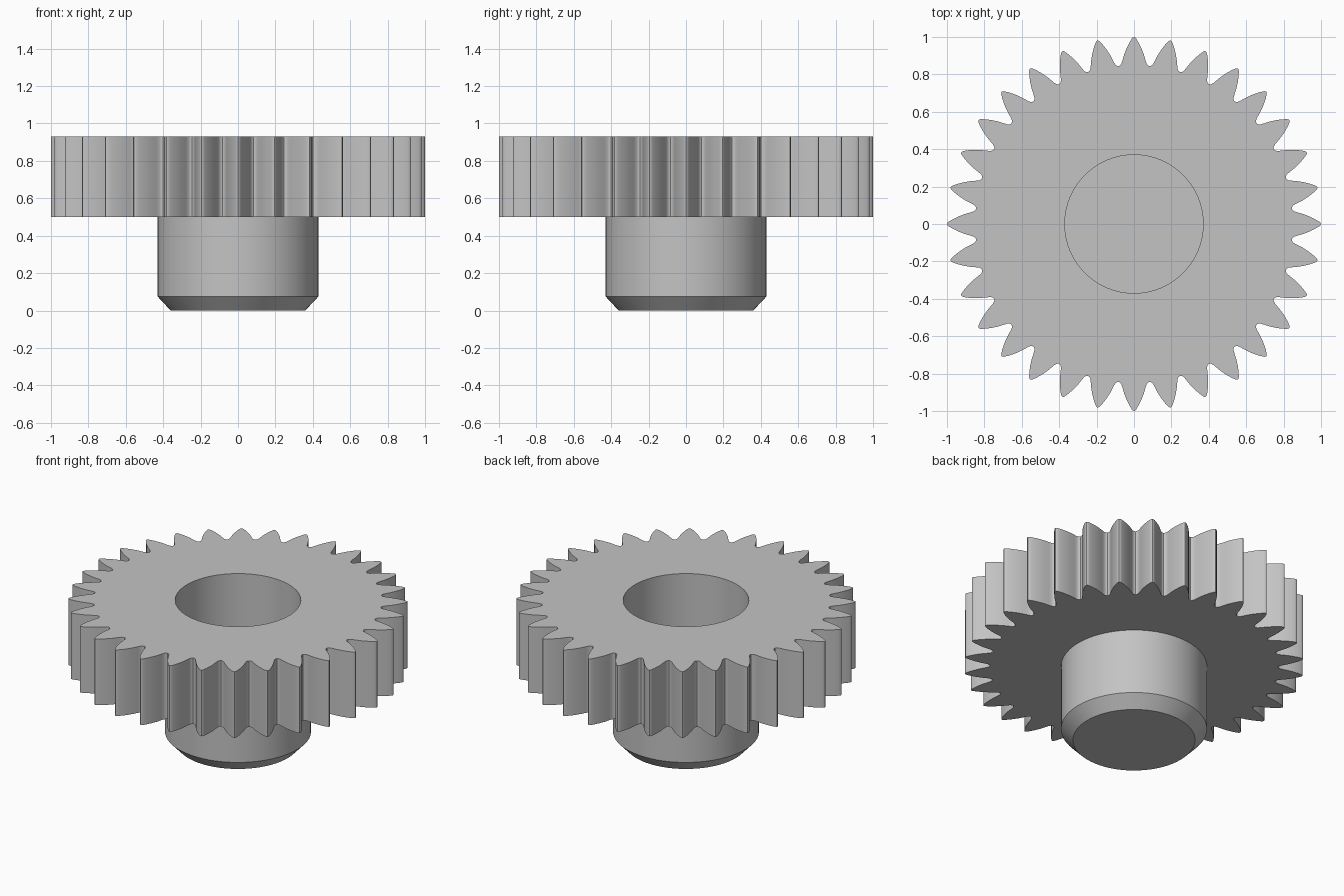
import bpy
import bmesh
from math import cos, sin, pi, radians

cube = bpy.data.objects.get("Cube")
if cube:
    bpy.data.objects.remove(cube)

TEETH = 32
STEP = 2 * pi / TEETH
GEAR_BOTTOM, GEAR_TOP = 0.5, 0.93
HUB_R, BORE_R, FOOT_R = 0.43, 0.37, 0.36
CHAMFER_Z, FLOOR_Z = 0.075, 0.075

# Half a tooth from root to tip: radius, half width
FLANK = [(0.851, 0.075), (0.861, 0.067), (0.88, 0.061), (0.91, 0.052),
         (0.94, 0.04), (0.97, 0.025), (0.988, 0.014), (0.997, 0.007)]

bm = bmesh.new()


def polar(r, a, z):
    return bm.verts.new((r * cos(a), r * sin(a), z))


def ring(r, z):
    # Two points per tooth: valley, then tooth centre
    return [polar(r, (i - 1) * STEP / 2, z) for i in range(2 * TEETH)]


def tooth_outline(z):
    half = [(0.848, STEP / 2)] + [(r, w / r) for r, w in FLANK]
    tooth = [(r, -a) for r, a in half] + [(1.0, 0)] + [(r, a) for r, a in half[:0:-1]]
    return [polar(r, a + t * STEP, z) for t in range(TEETH) for r, a in tooth]


def bridge(lower, upper):
    n = len(lower)
    for i in range(n):
        j = (i + 1) % n
        bm.faces.new((lower[i], lower[j], upper[j], upper[i]))


def toothed_face(outline, inner):
    # One sector per tooth between the outline and an inner circle
    n, m = len(outline) // TEETH, len(inner)
    for t in range(TEETH):
        outer = [outline[(t * n + k) % len(outline)] for k in range(n + 1)]
        back = [inner[(2 * t + k) % m] for k in (2, 1, 0)]
        bm.faces.new(outer + back)


# Toothed rim
rim_low, rim_high = tooth_outline(GEAR_BOTTOM), tooth_outline(GEAR_TOP)
bridge(rim_low, rim_high)

# Hub with chamfered foot
hub_top, hub_low, foot = ring(HUB_R, GEAR_BOTTOM), ring(HUB_R, CHAMFER_Z), ring(FOOT_R, 0)
toothed_face(rim_low, hub_top)
bridge(hub_low, hub_top)
bridge(foot, hub_low)
bm.faces.new(foot)

# Blind bore
bore_top, bore_floor = ring(BORE_R, GEAR_TOP), ring(BORE_R, FLOOR_Z)
toothed_face(rim_high, bore_top)
bridge(bore_top, bore_floor)
bm.faces.new(bore_floor)

bmesh.ops.recalc_face_normals(bm, faces=bm.faces)
mesh = bpy.data.meshes.new("gear_with_hub")
bm.to_mesh(mesh)
bm.free()
gear = bpy.data.objects.new("gear_with_hub", mesh)
bpy.context.collection.objects.link(gear)

# Plain grey metal
grey = bpy.data.materials.new("grey")
grey.use_nodes = True
grey.diffuse_color = (0.55, 0.55, 0.55, 1)
grey.node_tree.nodes["Principled BSDF"].inputs["Base Color"].default_value = grey.diffuse_color
mesh.materials.append(grey)

bpy.ops.object.select_all(action="DESELECT")
gear.select_set(True)
bpy.context.view_layer.objects.active = gear
bpy.ops.object.shade_smooth_by_angle(angle=radians(35))
